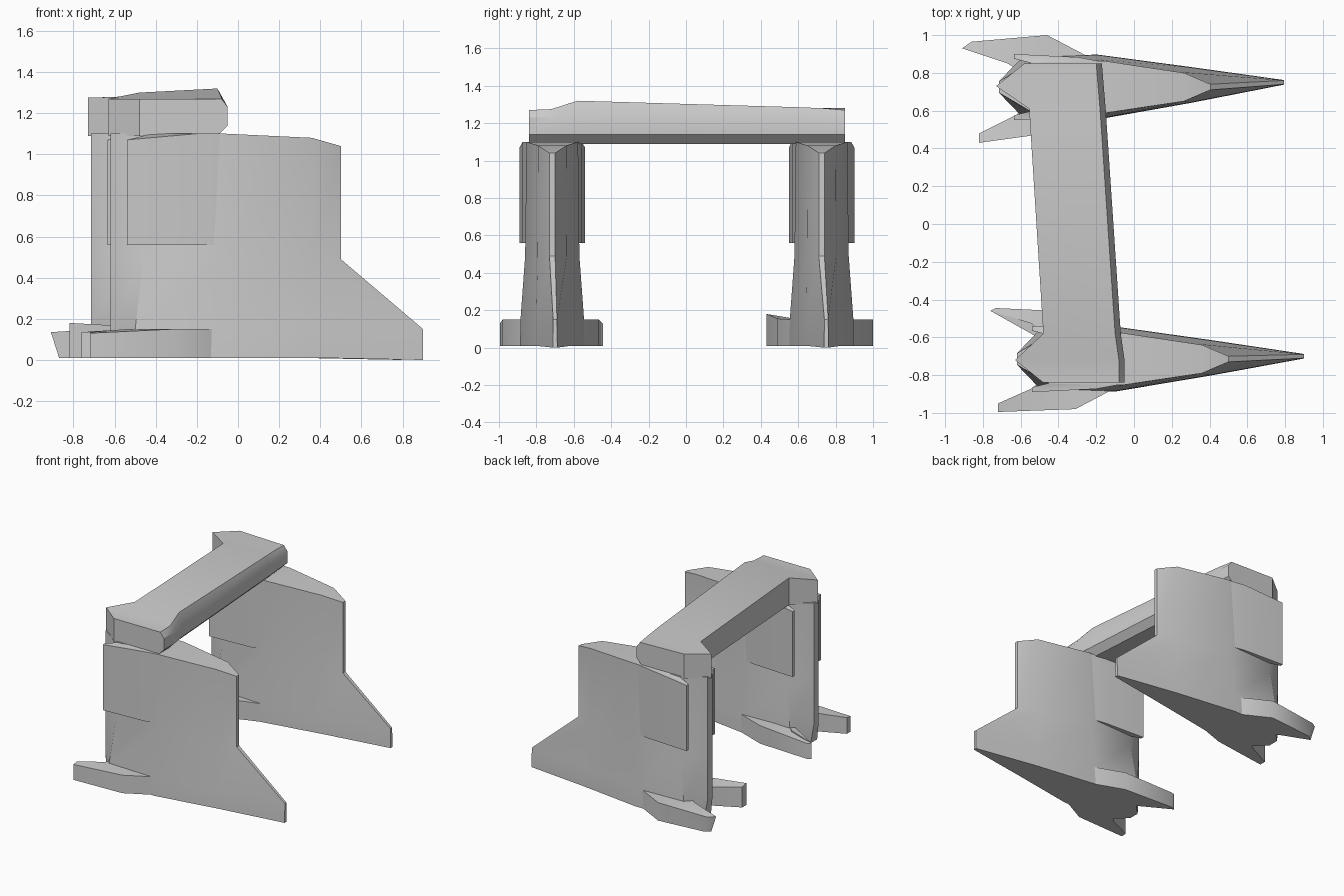
import bpy, bmesh

if "Cube" in bpy.data.objects:
    bpy.data.objects.remove(bpy.data.objects["Cube"])


def loft(name, rings):
    """Skin a list of equal-length closed rings and cap both ends."""
    bm = bmesh.new()
    rows = [[bm.verts.new(p) for p in r] for r in rings]
    n = len(rows[0])
    for a, b in zip(rows, rows[1:]):
        for i in range(n):
            j = (i + 1) % n
            bm.faces.new((a[i], a[j], b[j], b[i]))
    caps = [bm.faces.new(rows[0]), bm.faces.new(rows[-1])]
    bmesh.ops.triangulate(bm, faces=caps)
    bmesh.ops.recalc_face_normals(bm, faces=bm.faces)
    me = bpy.data.meshes.new(name)
    bm.to_mesh(me)
    bm.free()
    ob = bpy.data.objects.new(name, me)
    bpy.context.collection.objects.link(ob)
    bpy.ops.object.select_all(action='DESELECT')
    ob.select_set(True)
    bpy.context.view_layer.objects.active = ob
    bpy.ops.object.shade_smooth_by_angle(angle=0.6)
    return ob


def tower(name, dx, cy, tip_dx, tip_y):
    # Streamlined tower: half-outline (x, half width, z) at each level
    levels = [
        ([(0.9, .012, .0), (.4, .095, .01), (-.1, .172, .01), (-.48, .16, .01), (-.6, .04, .01)], 1),
        ([(0.9, .010, .15), (.4, .092, .15), (-.1, .170, .15), (-.50, .155, .15), (-.62, .03, .15)], 1),
        ([(0.5, .015, .49), (.36, .078, .49), (-.08, .145, .49), (-.46, .13, .49), (-.62, .03, .49)], 0),
        ([(0.5, .015, 1.04), (.36, .075, 1.08), (-.06, .138, 1.1), (-.45, .13, 1.1), (-.62, .03, 1.1)], 0),
    ]
    rings = []
    for half, is_base in levels:
        def place(x, y, z):
            k = max(0, x / 0.9) * is_base
            return (x + dx + tip_dx * k, cy + y + tip_y * k, z)
        rings.append([place(x, w, z) for x, w, z in half]
                     + [place(x, -w, z) for x, w, z in reversed(half)])
    loft(name, rings)
    # Side flaps opening toward the rear
    for s, side in ((1, "left"), (-1, "right")):
        plan = [(-.06, .132, 1.1), (-.2, .158, 1.1), (-.54, .175, 1.07),
                (-.54, .15, 1.07), (-.42, .12, 1.1)]
        loft(f"{name}_{side}_flap",
             [[(x + dx, cy + s * y, .56) for x, y, z in plan],
              [(x + dx, cy + s * y, z) for x, y, z in plan]])


tower("front_tower", 0, -.715, 0, .015)
tower("back_tower", -.095, .725, -.01, .025)


# Splayed feet at the tower bases
feet = {
    "front_outer_foot": [(-.12, -.88), (-.31, -.98), (-.72, -.995), (-.72, -.95), (-.54, -.87), (-.42, -.76)],
    "front_inner_foot": [(-.08, -.55), (-.31, -.465), (-.73, -.445), (-.76, -.46), (-.54, -.525), (-.42, -.65)],
    "back_outer_foot": [(-.25, .89), (-.46, 1.0), (-.86, .965), (-.91, .93), (-.67, .85), (-.52, .76)],
    "back_inner_foot": [(-.15, .57), (-.38, .49), (-.82, .43), (-.82, .48), (-.62, .58), (-.52, .68)],
}
for name, plan in feet.items():
    # the tops drop slightly toward the trailing tips
    tops = [.15, .15, .13, .135, .15, .15]
    if name == "back_inner_foot":
        tops = [.15, .155, .18, .17, .155, .15]
    undercut = .04 if name == "back_outer_foot" else 0
    loft(name, [[(x + (undercut if i in (2, 3) else 0), y, .01) for i, (x, y) in enumerate(plan)],
                [(x, y, z) for (x, y), z in zip(plan, tops)]])


# Cross beam with widened heads: y, rear x, front x, rear top z, front top z
stations = [
    (-.84, -.48, -.05, 1.27, 1.27),
    (-.72, -.63, -.05, 1.27, 1.275),
    (-.58, -.48, -.07, 1.30, 1.32),
    (.61, -.555, -.15, 1.28, 1.285),
    (.73, -.73, -.16, 1.275, 1.28),
    (.85, -.58, -.17, 1.28, 1.27),
]
loft("cross_beam", [[(r, y, 1.09), (f - .05, y, 1.09), (f, y, 1.14), (f, y, 1.23),
                     (f - .03, y, zf), (r, y, zr)] for y, r, f, zr, zf in stations])
